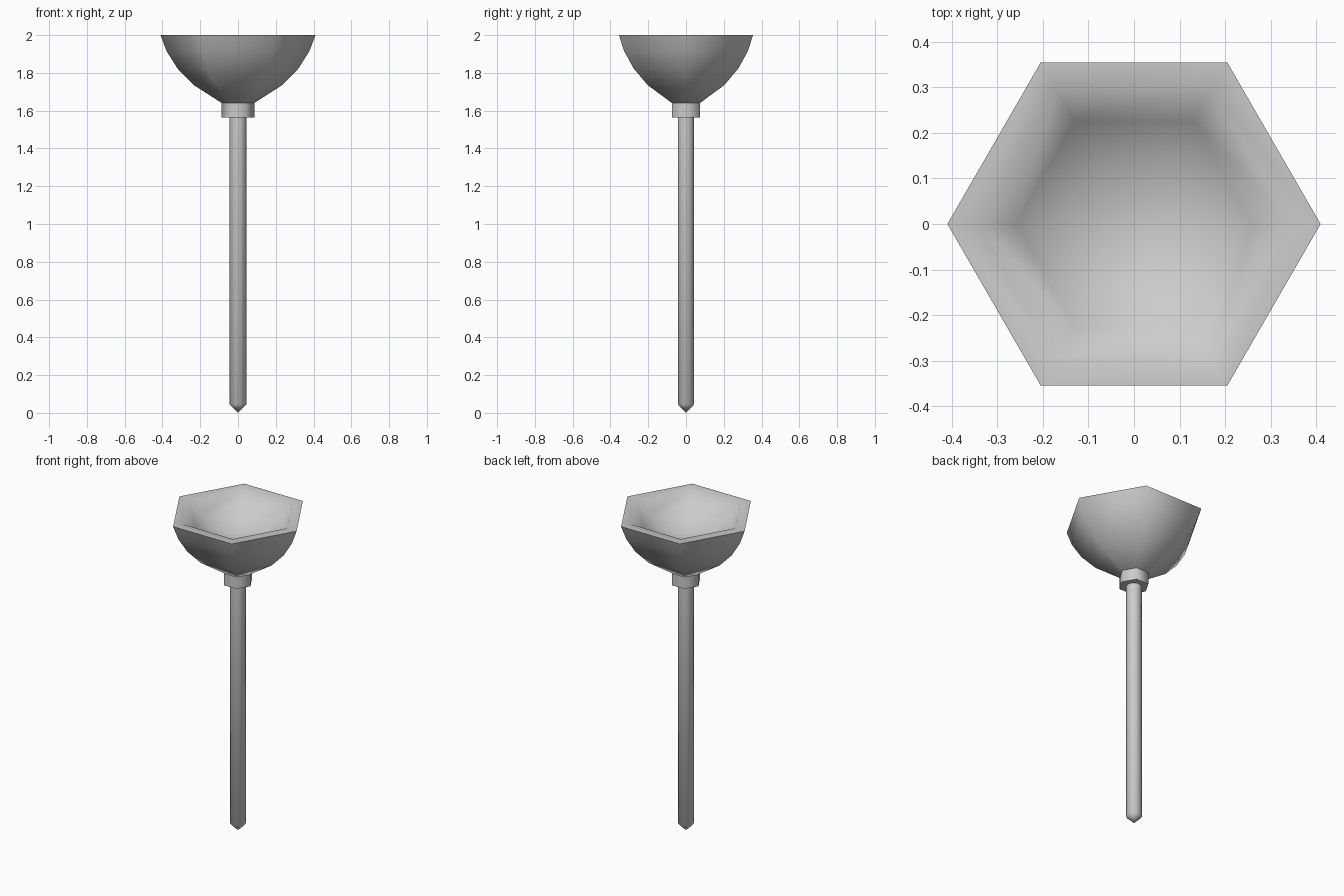
import bpy, bmesh, math

if "Cube" in bpy.data.objects:
    bpy.data.objects.remove(bpy.data.objects["Cube"])


def revolve(name, profile, sides, smooth_angle=62):
    """Stack rings of (radius, z) into a closed solid; radius 0 makes a point."""
    bm = bmesh.new()
    rings = []
    for r, z in profile:
        if r == 0:
            rings.append([bm.verts.new((0, 0, z))])
        else:
            rings.append([bm.verts.new((r * math.cos(math.tau * i / sides),
                                        r * math.sin(math.tau * i / sides), z))
                          for i in range(sides)])
    for a, b in zip(rings, rings[1:]):
        for i in range(sides):
            j = (i + 1) % sides
            if len(a) == 1:
                bm.faces.new((a[0], b[j], b[i]))
            elif len(b) == 1:
                bm.faces.new((a[i], a[j], b[0]))
            else:
                bm.faces.new((a[i], a[j], b[j], b[i]))
    for ring in (rings[0], rings[-1]):
        if len(ring) > 1:
            bm.faces.new(ring)
    bmesh.ops.recalc_face_normals(bm, faces=bm.faces)
    mesh = bpy.data.meshes.new(name)
    bm.to_mesh(mesh)
    bm.free()
    obj = bpy.data.objects.new(name, mesh)
    bpy.context.collection.objects.link(obj)
    bpy.ops.object.select_all(action='DESELECT')
    obj.select_set(True)
    bpy.context.view_layer.objects.active = obj
    bpy.ops.object.shade_smooth_by_angle(angle=math.radians(smooth_angle))
    return obj


# Six-sided bowl: outside going up, flat rim, then a shallow dished inside
dish_radius, dish_depth = 0.343, 0.17
sphere = (dish_radius ** 2 + dish_depth ** 2) / (2 * dish_depth)
dish = []
for r in (dish_radius, 0.26, 0.175, 0.09, 0):
    dish.append((r, 2 - dish_depth + sphere - math.sqrt(sphere ** 2 - r ** 2)))
revolve("bowl", [(0.085, 1.64), (0.234, 1.735), (0.32, 1.823), (0.378, 1.915),
                 (0.41, 2.0)] + dish, 6)

# Hexagonal collar under the bowl
revolve("collar", [(0.087, 1.565), (0.087, 1.64)], 6)

# Round pole with a pointed foot
revolve("pole", [(0, 0), (0.045, 0.045), (0.045, 1.565)], 10)
